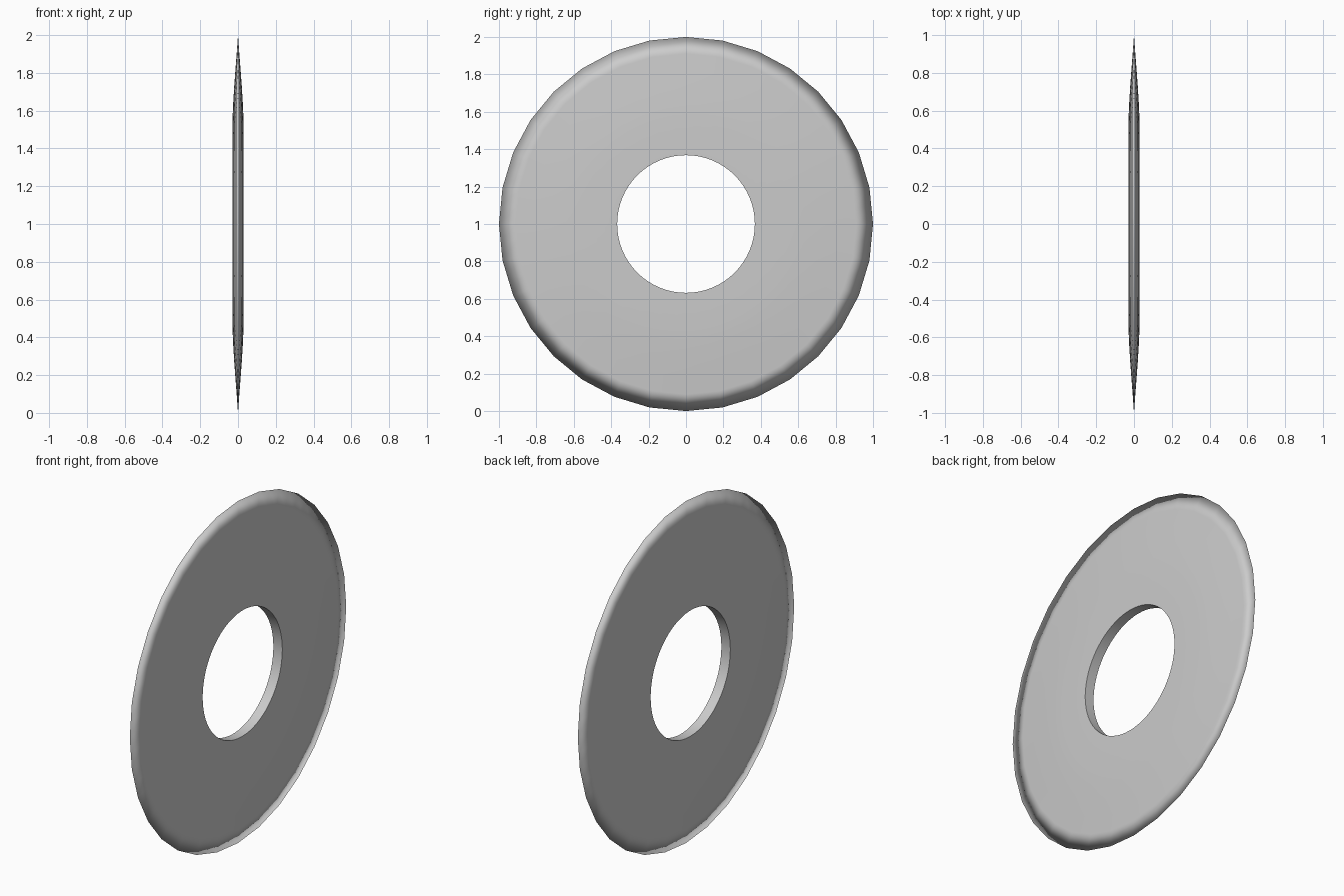
import bpy, bmesh, math

if "Cube" in bpy.data.objects:
    bpy.data.objects.remove(bpy.data.objects["Cube"])

SEG = 64          # columns; the outer rim is a 32-sided polygon
FLAT = math.cos(math.pi / 32)

# Half profile: (radius, half thickness), from the hole to the rim
half = [(0.368, 0.029), (0.56, 0.029), (0.64, 0.0255), (0.73, 0.020),
        (0.82, 0.0135), (0.91, 0.0065)]
profile = half + [(1.0, 0.0)] + [(r, -t) for r, t in reversed(half)]

bm = bmesh.new()
rings = []
for r, x in profile:
    ring = []
    for i in range(SEG):
        a = 2 * math.pi * i / SEG
        # every second column lies on a straight side, except around the hole
        rr = r * FLAT if (i % 2 and r > 0.4) else r
        ring.append(bm.verts.new((x, rr * math.cos(a), 1 + rr * math.sin(a))))
    rings.append(ring)

# Join the closed profile loop all the way round
n = len(rings)
for k in range(n):
    a, b = rings[k], rings[(k + 1) % n]
    for i in range(SEG):
        j = (i + 1) % SEG
        bm.faces.new((a[i], a[j], b[j], b[i])).smooth = True
bmesh.ops.recalc_face_normals(bm, faces=bm.faces[:])

# Smooth over the thin rim, crisp edges at the hole
for ring in (rings[0], rings[-1]):
    for i in range(SEG):
        bm.edges.get((ring[i], ring[(i + 1) % SEG])).smooth = False

mesh = bpy.data.meshes.new("disc_blade")
bm.to_mesh(mesh)
bm.free()
bpy.context.collection.objects.link(bpy.data.objects.new("disc_blade", mesh))
